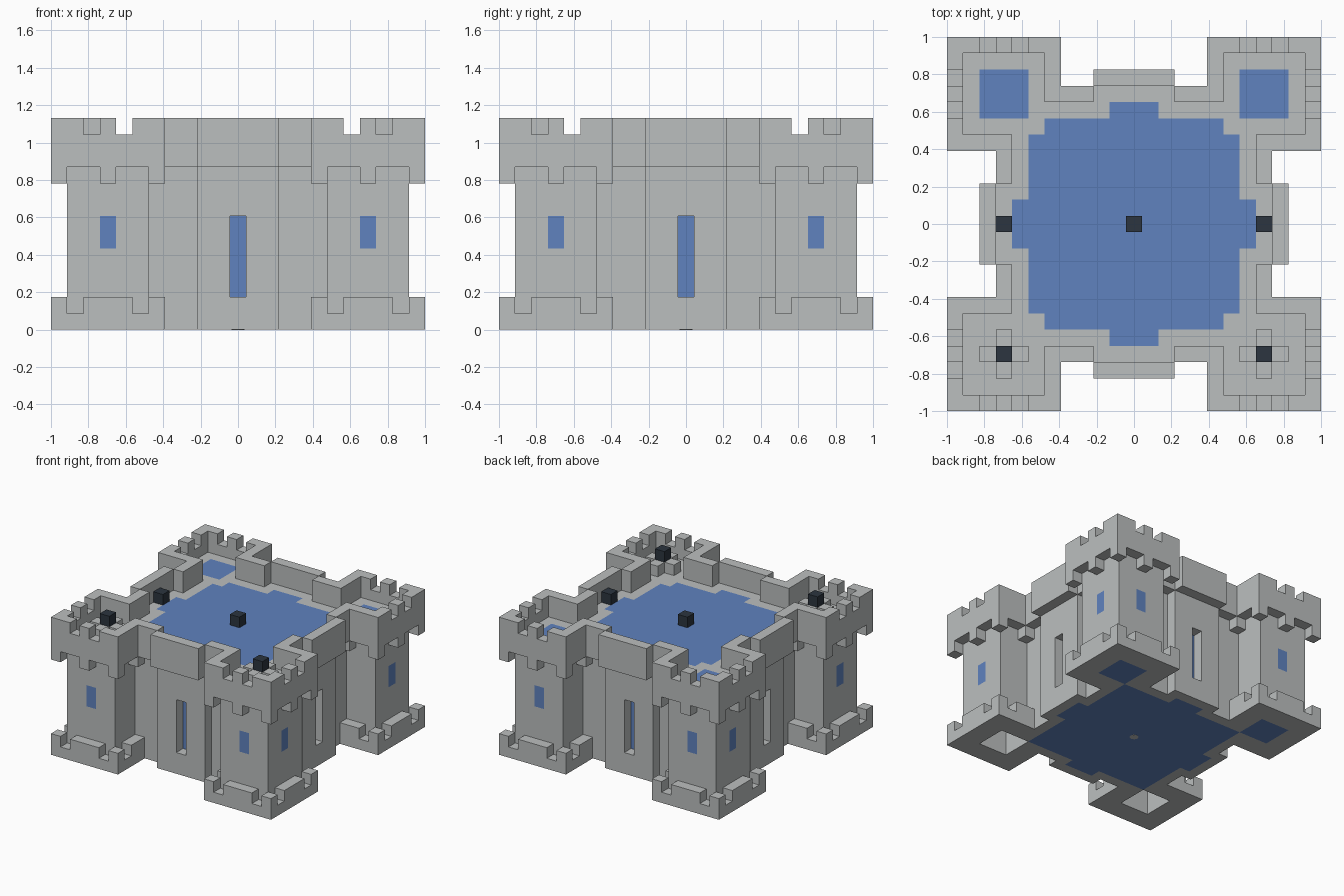
import bpy, bmesh
from mathutils import Vector

if "Cube" in bpy.data.objects:
    bpy.data.objects.remove(bpy.data.objects["Cube"], do_unlink=True)

U = 2 / 23  # one block


def material(name, rgb):
    m = bpy.data.materials.new(name)
    m.use_nodes = True
    m.diffuse_color = (*rgb, 1)
    m.node_tree.nodes["Principled BSDF"].inputs["Base Color"].default_value = (*rgb, 1)
    return m


STONE = material("light grey stone", (0.50, 0.52, 0.52))
BLUE = material("blue", (0.115, 0.225, 0.52))
BLACK = material("dark slate", (0.025, 0.035, 0.05))


def box(x, y, z):
    return (x, y, z)


def both(a, b, z):
    """A box and its twin mirrored across the tower diagonal."""
    return [box(a, b, z), box(b, a, z)]


def build(name, mat, add, cut=(), place=lambda x, y: (x, y)):
    """Block solid: union of the add boxes minus the cut boxes, skinned."""
    breaks = [sorted({v for b in [*add, *cut] for v in b[k]}) for k in range(3)]

    def inside(b, p):
        return all(b[k][0] < p[k] < b[k][1] for k in range(3))

    def mid(i):
        return [(breaks[k][i[k]] + breaks[k][i[k] + 1]) / 2 for k in range(3)]

    cells = set()
    counts = [len(b) - 1 for b in breaks]
    for i in range(counts[0]):
        for j in range(counts[1]):
            for k in range(counts[2]):
                p = mid((i, j, k))
                if any(inside(b, p) for b in add) and not any(inside(b, p) for b in cut):
                    cells.add((i, j, k))

    bm = bmesh.new()
    verts = {}

    def vert(i):
        if i not in verts:
            x, y, z = (breaks[k][i[k]] for k in range(3))
            x, y = place(x, y)
            verts[i] = bm.verts.new(Vector((x, y, z)) * U)
        return verts[i]

    for c in cells:
        for axis in range(3):
            for side in (0, 1):
                near = list(c)
                near[axis] += 2 * side - 1
                if tuple(near) in cells:
                    continue
                loop = []
                for s, t in ((0, 0), (1, 0), (1, 1), (0, 1)):
                    q = list(c)
                    q[axis] += side
                    q[(axis + 1) % 3] += s
                    q[(axis + 2) % 3] += t
                    loop.append(vert(tuple(q)))
                if not side:
                    loop.reverse()
                bm.faces.new(loop)
    # mirrored placements turn the faces inside out
    ax, ay = Vector(place(1, 0)), Vector(place(0, 1))
    if ax.x * ay.y - ax.y * ay.x < 0:
        bmesh.ops.reverse_faces(bm, faces=bm.faces[:])
    mesh = bpy.data.meshes.new(name)
    bm.to_mesh(mesh)
    bm.free()
    mesh.materials.append(mat)
    ob = bpy.data.objects.new(name, mesh)
    bpy.context.collection.objects.link(ob)
    return ob


FULL, BODY, HOLE = (4.5, 11.5), (5.5, 10.5), (6.5, 9.5)
CENTRE, SKIN, RIM = (7.5, 8.5), (9.5, 10.5), (10.5, 11.5)
INNER = (4.5, 5.5)


def tower(tag, sx, sy):
    def place(x, y):
        return (x * sx, y * sy)

    back = sy > 0
    windows = both(CENTRE, SKIN, (5, 7))
    link = box((5.5, 6.5), (5.5, 6.5), (0, 9))
    core_gap = both((4.5, 6.5), INNER, (0, 13))

    # hollow shaft with two window openings
    build(tag + "_tower_shaft", STONE, [box(BODY, BODY, (0, 11))],
          [box(HOLE, HOLE, (0, 11 if back else 10)), link, *windows], place)

    # footing with notched rim
    cut = [box(BODY, BODY, (0, 2)), *core_gap]
    for gap in ((5.5, 6.5), (9.5, 10.5)):
        cut += both(gap, FULL, (1, 2))
    build(tag + "_tower_footing", STONE, [box(FULL, FULL, (0, 2))], cut, place)

    # battlement with corbels below, merlons above, and walkway entries
    cut = [box(BODY, BODY, (9, 13)), *core_gap, *both((6.5, 7.5), INNER, (11, 13))]
    for gap in ((5.5, 7.5), (8.5, 10.5)):
        cut += both(gap, FULL, (9, 10))
    for gap in ((6.5, 7.5), (8.5, 9.5)):
        cut += both(gap, RIM, (12, 13))
    build(tag + "_tower_battlement", STONE, [box(FULL, FULL, (9, 13))], cut, place)

    # blue panes and filling
    fill = [link, *windows]
    if back:
        fill.append(box(HOLE, HOLE, (0, 11)))
    build(tag + "_tower_blue_fill", BLUE, fill, (), place)

    # cross-shaped stand and dark block on the front towers
    if not back:
        build(tag + "_tower_stand", STONE, both(CENTRE, HOLE, (11, 12)), (), place)
        build(tag + "_tower_beacon", BLACK, [box(CENTRE, CENTRE, (12, 13))], (), place)


for tag, sx, sy in (("front_left", 1, -1), ("front_right", -1, -1),
                    ("back_left", 1, 1), ("back_right", -1, 1)):
    tower(tag, sx, sy)

# four walls with overhanging parapets and a tall slit
turns = {
    "back": lambda x, y: (x, y),
    "front": lambda x, y: (-x, -y),
    "left": lambda x, y: (y, -x),
    "right": lambda x, y: (-y, x),
}
for tag, place in turns.items():
    middle = (-2.5, 2.5)
    build(tag + "_wall", STONE,
          [box((-5.5, 5.5), (6.5, 7.5), (0, 11)),
           box(middle, (6.5, 8.5), (0, 11)),
           box((-4.5, 4.5), (7.5, 8.5), (10, 13)),
           box(middle, (8.5, 9.5), (10, 13))],
          [box(middle, (7.5, 8.5), (11, 13)),
           box((-1.5, 1.5), (6.5, 7.5), (0, 11)),
           box((-0.5, 0.5), (7.5, 8.5), (2, 7))], place)

# blue courtyard core, flush with the walkway
core = both((-6.5, 6.5), (-5.5, 5.5), (0, 11)) + both((-1.5, 1.5), (-7.5, 7.5), (0, 11))
build("courtyard_core", BLUE, core)

# small round plug under the core
bpy.ops.mesh.primitive_cylinder_add(vertices=8, radius=0.035, depth=0.006, location=(0, 0, 0.002))
plug = bpy.context.object
plug.name = "underside_plug"
plug.data.materials.append(STONE)

# dark blocks on the courtyard and side walkways
for name, x in (("courtyard_block", 0), ("left_walk_block", 8), ("right_walk_block", -8)):
    build(name, BLACK, [box((x - 0.5, x + 0.5), (-0.5, 0.5), (11, 12))])
